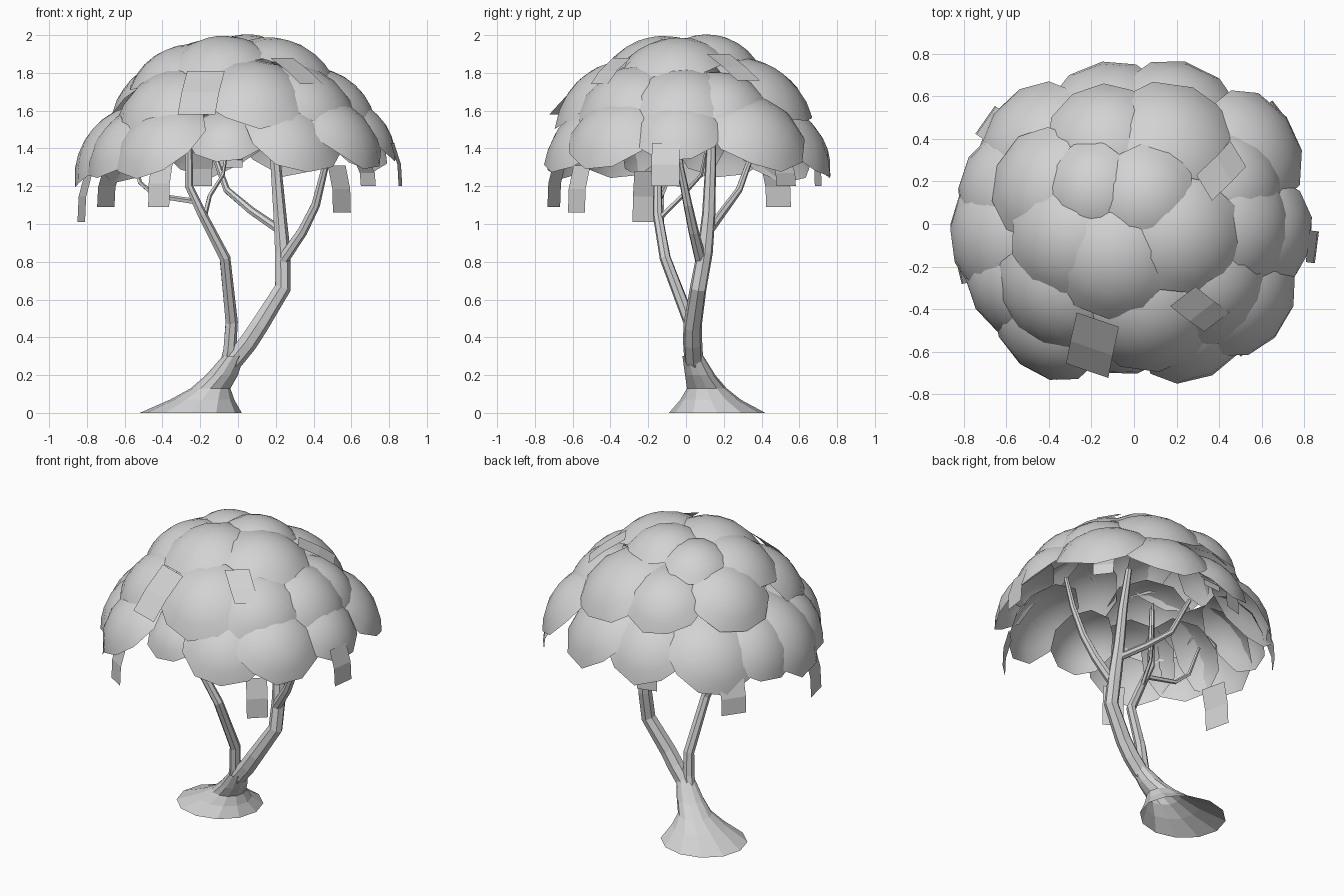
import bpy
import bmesh
import math
import random
from mathutils import Vector

random.seed(4)
cube = bpy.data.objects.get("Cube")
if cube:
    bpy.data.objects.remove(cube, do_unlink=True)

grey = bpy.data.materials.new("light_grey")
grey.use_nodes = True
tone = (0.65, 0.65, 0.65, 1)
grey.diffuse_color = tone
grey.node_tree.nodes["Principled BSDF"].inputs["Base Color"].default_value = tone


def finish(name, bm, smooth=False):
    """Turn a bmesh into a named, coloured object."""
    mesh = bpy.data.meshes.new(name)
    for face in bm.faces:
        face.smooth = smooth
    bm.to_mesh(mesh)
    bm.free()
    mesh.materials.append(grey)
    obj = bpy.data.objects.new(name, mesh)
    bpy.context.collection.objects.link(obj)


def loft(bm, rings, closed=True):
    """Skin a list of point rings with quads."""
    loops = [[bm.verts.new(p) for p in ring] for ring in rings]
    for low, high in zip(loops, loops[1:]):
        count = len(low)
        for i in range(count if closed else count - 1):
            j = (i + 1) % count
            bm.faces.new((low[i], low[j], high[j], high[i]))
    return loops


def circle(centre, u, v, ru, rv, sides):
    angles = [math.tau * i / sides for i in range(sides)]
    return [centre + u * ru * math.cos(a) + v * rv * math.sin(a) for a in angles]


def limb(name, stations, sides=7):
    """Tapered branch through (x, y, z, radius) stations."""
    points = [Vector(s[:3]) for s in stations]
    rings = []
    for i, s in enumerate(stations):
        along = points[min(i + 1, len(points) - 1)] - points[max(i - 1, 0)]
        along.normalize()
        u = Vector((0, 1, 0)).cross(along).normalized()
        v = along.cross(u)
        rings.append(circle(points[i], u, v, s[3], s[3], sides))
    bm = bmesh.new()
    ends = loft(bm, rings)
    bm.faces.new(ends[-1])
    finish(name, bm)


def dome(name, apex, radius, heart, sides=10, steps=4):
    """Open shallow cap facing away from a heart height on the crown's axis."""
    normal = (apex - Vector((0, 0, heart))).normalized()
    u = Vector((-normal.y, normal.x, 0)).normalized()
    v = normal.cross(u)
    half = math.radians(45)
    ball = radius / math.sin(half)
    turn = random.uniform(0, math.tau)
    uneven = [random.uniform(0.95, 1.06) for _ in range(sides)]
    rings = []
    for k in range(steps, 0, -1):
        ring = []
        for i in range(sides):
            a = turn + math.tau * i / sides
            t = half * k / steps * (uneven[i] if k == steps else 1)
            out = (u * math.cos(a) + v * math.sin(a)) * math.sin(t)
            ring.append(apex + ball * (out - normal * (1 - math.cos(t))))
        rings.append(ring)
    bm = bmesh.new()
    loops = loft(bm, rings)
    tip = bm.verts.new(apex)
    for i, vert in enumerate(loops[-1]):
        bm.faces.new((vert, loops[-1][(i + 1) % sides], tip))
    finish(name, bm, smooth=True)


def leaf_strip(name, top, bottom, width):
    """Thin, slightly bowed strip that faces outward."""
    top, bottom = Vector(top), Vector(bottom)
    middle = (top + bottom) / 2
    outward = Vector((middle.x, middle.y, 0)).normalized()
    side = Vector((-outward.y, outward.x, 0)) * width / 2
    bm = bmesh.new()
    path = (bottom, middle + outward * 0.015, top)
    loft(bm, [(p - side, p + side) for p in path], closed=False)
    finish(name, bm)


# Flared trunk base: centre x, y, z and the two radii of each ring
flare = [
    (-0.25, 0.165, 0, 0.27, 0.255),
    (-0.19, 0.13, 0.07, 0.17, 0.16),
    (-0.145, 0.11, 0.13, 0.105, 0.105),
    (-0.085, 0.075, 0.2, 0.085, 0.08),
    (-0.025, 0.037, 0.3, 0.056, 0.056),
]
bm = bmesh.new()
X, Y = Vector((1, 0, 0)), Vector((0, 1, 0))
loft(bm, [circle(Vector(f[:3]), X, Y, f[3], f[4], 12) for f in flare])
finish("trunk_base", bm)

# Stems and branches
limb("main_stem", [
    (-0.09, 0.075, 0.2, 0.05), (-0.015, 0.04, 0.29, 0.052), (0.05, 0.035, 0.37, 0.052),
    (0.11, 0.035, 0.46, 0.05),
    (0.235, 0.065, 0.66, 0.045), (0.235, 0.1, 0.85, 0.043), (0.22, 0.12, 1.05, 0.036),
    (0.2, 0.13, 1.3, 0.03), (0.16, 0.14, 1.6, 0.02)])
limb("left_branch", [
    (0.23, 0.08, 0.8, 0.032), (0.34, 0.04, 0.96, 0.028), (0.41, 0.01, 1.1, 0.024),
    (0.46, -0.03, 1.3, 0.019), (0.5, -0.05, 1.5, 0.014)])
limb("back_branch", [
    (0.23, 0.12, 0.96, 0.024), (0.07, 0.2, 1.07, 0.022),
    (-0.06, 0.28, 1.18, 0.019), (-0.14, 0.36, 1.4, 0.014)])
limb("second_stem", [
    (-0.08, 0.06, 0.2, 0.035), (-0.045, 0.035, 0.33, 0.036), (-0.035, 0.02, 0.48, 0.034),
    (-0.07, -0.11, 0.82, 0.03), (-0.19, -0.15, 1.05, 0.026),
    (-0.26, -0.15, 1.2, 0.023), (-0.26, -0.14, 1.6, 0.015)])
limb("right_twig", [
    (-0.24, -0.15, 1.12, 0.016), (-0.44, -0.13, 1.15, 0.014),
    (-0.52, -0.1, 1.22, 0.012), (-0.56, -0.05, 1.4, 0.009)], 5)
limb("inner_twig", [
    (-0.18, -0.14, 1.03, 0.014), (-0.15, -0.02, 1.15, 0.012),
    (-0.08, 0.08, 1.26, 0.01), (-0.05, 0.12, 1.45, 0.008)], 5)

# Upper foliage domes (x, y, radius) resting on an egg-shaped crown
upper = [
    (0.07, 0.16, 0.23), (-0.23, 0.2, 0.21), (-0.12, -0.19, 0.28), (0.27, -0.06, 0.28),
    (-0.38, -0.08, 0.27), (-0.18, 0.51, 0.25), (0.22, 0.47, 0.31), (-0.5, 0.22, 0.27),
    (0.58, 0.24, 0.24), (-0.46, -0.39, 0.28), (0.1, -0.52, 0.3), (0.62, -0.02, 0.27),
    (0.45, -0.37, 0.27)]
for x, y, r in upper:
    height = math.sqrt(1 - (x / 0.82) ** 2 - (y / 0.77) ** 2)
    dome("upper_foliage", Vector((x, y, 1.2 + 0.82 * height)), r, heart=1.05)

# Lower ring of foliage domes, hanging a little deeper on the right
lower = [
    (-0.47, -0.59, 0.27), (-0.06, -0.61, 0.21), (0.32, -0.6, 0.28), (0.61, -0.43, 0.27),
    (0.74, -0.04, 0.25), (0.64, 0.42, 0.29), (0.25, 0.63, 0.29), (-0.15, 0.64, 0.28),
    (-0.56, 0.48, 0.29), (-0.73, 0.2, 0.26), (-0.77, -0.07, 0.29), (-0.68, -0.33, 0.26)]
for x, y, r in lower:
    dome("lower_foliage", Vector((x, y, 1.54 + 0.05 * x)), r, heart=0.85)

# Hanging strips below the rim: x, y, top, bottom, width
hanging = [
    (-0.83, -0.2, 1.28, 1.01, 0.17), (-0.7, 0.49, 1.3, 1.09, 0.16),
    (-0.42, -0.7, 1.34, 1.09, 0.13), (0.55, -0.58, 1.31, 1.06, 0.13),
    (0.69, 0.53, 1.34, 1.2, 0.13), (0.86, -0.11, 1.43, 1.2, 0.15),
    (-0.2, 0.7, 1.38, 1.2, 0.13), (-0.04, 0.69, 1.38, 1.3, 0.13)]
for x, y, top, bottom, width in hanging:
    leaf_strip("hanging_leaf", (x * 0.95, y * 0.95, top), (x, y, bottom), width)

# Loose strips lying on the crown
leaf_strip("left_crown_leaf", (0.33, 0.17, 1.9), (0.49, 0.33, 1.76), 0.14)
leaf_strip("front_left_crown_leaf", (0.23, -0.34, 1.88), (0.39, -0.46, 1.74), 0.15)
leaf_strip("front_crown_leaf", (-0.17, -0.45, 1.81), (-0.22, -0.69, 1.58), 0.21)
